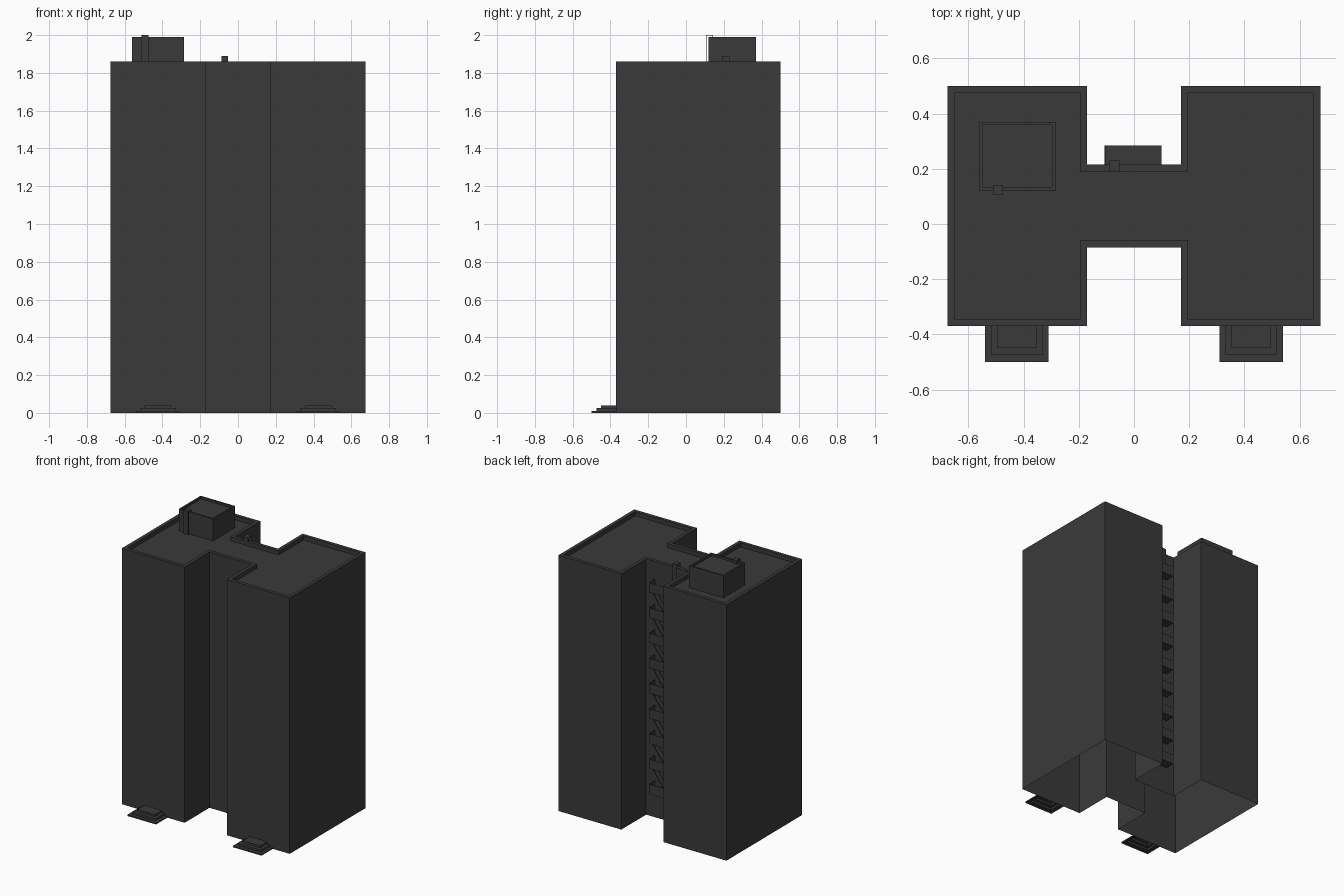
import bpy, bmesh
from mathutils import Vector

if "Cube" in bpy.data.objects:
    bpy.data.objects.remove(bpy.data.objects["Cube"])

dark = bpy.data.materials.new("dark_grey")
dark.diffuse_color = (0.042, 0.042, 0.042, 1)
dark.use_nodes = True
dark.node_tree.nodes["Principled BSDF"].inputs["Base Color"].default_value = dark.diffuse_color


def finish(bm, name):
    me = bpy.data.meshes.new(name)
    bm.to_mesh(me)
    bm.free()
    me.materials.append(dark)
    ob = bpy.data.objects.new(name, me)
    bpy.context.collection.objects.link(ob)
    return ob


def shell(name, levels):
    """Bridge successive (outline, z) loops and cap the last; underside stays open."""
    bm = bmesh.new()
    loops = [[bm.verts.new((x, y, z)) for x, y in pts] for pts, z in levels]
    for a, b in zip(loops, loops[1:]):
        n = len(a)
        for i in range(n):
            j = (i + 1) % n
            f = bm.faces.new((a[i], a[j], b[j], b[i]))
            if f.calc_area() < 1e-8:
                bm.faces.remove(f)
    bm.faces.new(loops[-1])
    return finish(bm, name)


def rect(x0, x1, y0, y1):
    return [(x0, y0), (x1, y0), (x1, y1), (x0, y1)]


def h_outline(t=0.0):
    X, a = 0.675 - t, 0.17 + t
    f, b, nf, nb = -0.37 + t, 0.5 - t, -0.085 + t, 0.215 - t
    right = [(a, nf), (a, f), (X, f), (X, b), (a, b), (a, nb)]
    return right + [(-x, y) for x, y in reversed(right)]


def add_box(bm, lo, hi):
    lo, hi = Vector(lo), Vector(hi)
    vs = bmesh.ops.create_cube(bm, size=1)["verts"]
    for v in vs:
        v.co = (lo + hi) / 2 + v.co * (hi - lo)


def add_prism(bm, profile, axis, lo, hi):
    """Extrude a closed (horizontal, z) profile along the x or y axis."""
    def pt(h, z, d):
        return (d, h, z) if axis == "x" else (h, d, z)
    f = bm.faces.new([bm.verts.new(pt(h, z, lo)) for h, z in profile])
    r = bmesh.ops.extrude_face_region(bm, geom=[f])
    shift = (hi - lo, 0, 0) if axis == "x" else (0, hi - lo, 0)
    bmesh.ops.translate(bm, vec=shift,
                        verts=[g for g in r["geom"] if isinstance(g, bmesh.types.BMVert)])
    bmesh.ops.recalc_face_normals(bm, faces=bm.faces)


# H-plan tower with parapet and sunken roof
inner = h_outline(0.025)
shell("tower", [(h_outline(), 0), (h_outline(), 1.86), (inner, 1.86), (inner, 1.83)])

# Roof stair house with its own parapet
outer, inner = rect(-0.56, -0.285, 0.12, 0.37), rect(-0.548, -0.297, 0.132, 0.358)
shell("roof_house", [(outer, 1.83), (outer, 1.99), (inner, 1.99), (inner, 1.975)])

# Three-tier entrance steps in front of each wing
for side, cx in (("left", -0.424), ("right", 0.424)):
    tiers, z = [], 0.0
    for half, y, top in ((0.115, -0.5, 0.01), (0.092, -0.475, 0.025), (0.07, -0.45, 0.04)):
        r = rect(cx - half, cx + half, y, -0.37)
        tiers += [(r, z), (r, top)]
        z = top
    shell("entrance_steps_" + side, tiers)

# Fire escape: landings, rails and flights on the rear of the link block
T = 0.003
X0, X1, Y0, Y1 = -0.107, 0.1, 0.215, 0.285
RISE, FLOORS, RAIL = 0.183, 9, 0.068
landings, rails, flights = bmesh.new(), bmesh.new(), bmesh.new()
for k in range(FLOORS):
    z = 0.2 + RISE * k
    add_box(landings, (X0, Y0, z - T), (X1, Y1, z))
    add_box(rails, (X0, Y1 - T, z), (X1, Y1, z + RAIL))
    for x in (X0, X1 - T):
        add_box(rails, (x, Y0, z), (x + T, Y1 - T, z + RAIL))
    if k < FLOORS - 1:
        prof = [(-0.06, z), (-0.05, z), (0.08, z + RISE - T), (0.07, z + RISE - T)]
        add_prism(flights, prof, "y", 0.24, 0.275)
finish(landings, "fire_escape_landings")
finish(rails, "fire_escape_rails")
finish(flights, "fire_escape_flights")


# Ladders hooked over a wall top
def ladder(name, x, y_out, y_in, z_out, z_in, top):
    t = T if y_in > y_out else -T
    prof = [(y_out, z_out), (y_out, top), (y_in, top), (y_in, z_in),
            (y_in - t, z_in), (y_in - t, top - T), (y_out + t, top - T), (y_out + t, z_out)]
    bm = bmesh.new()
    add_prism(bm, prof, "x", x - 0.018, x + 0.018)
    finish(bm, name)


ladder("roof_house_ladder", -0.492, 0.105, 0.142, 1.83, 1.975, 2.0)
ladder("rear_wall_ladder", -0.07, 0.23, 0.19, 0.2 + RISE * 8, 1.83, 1.89)
